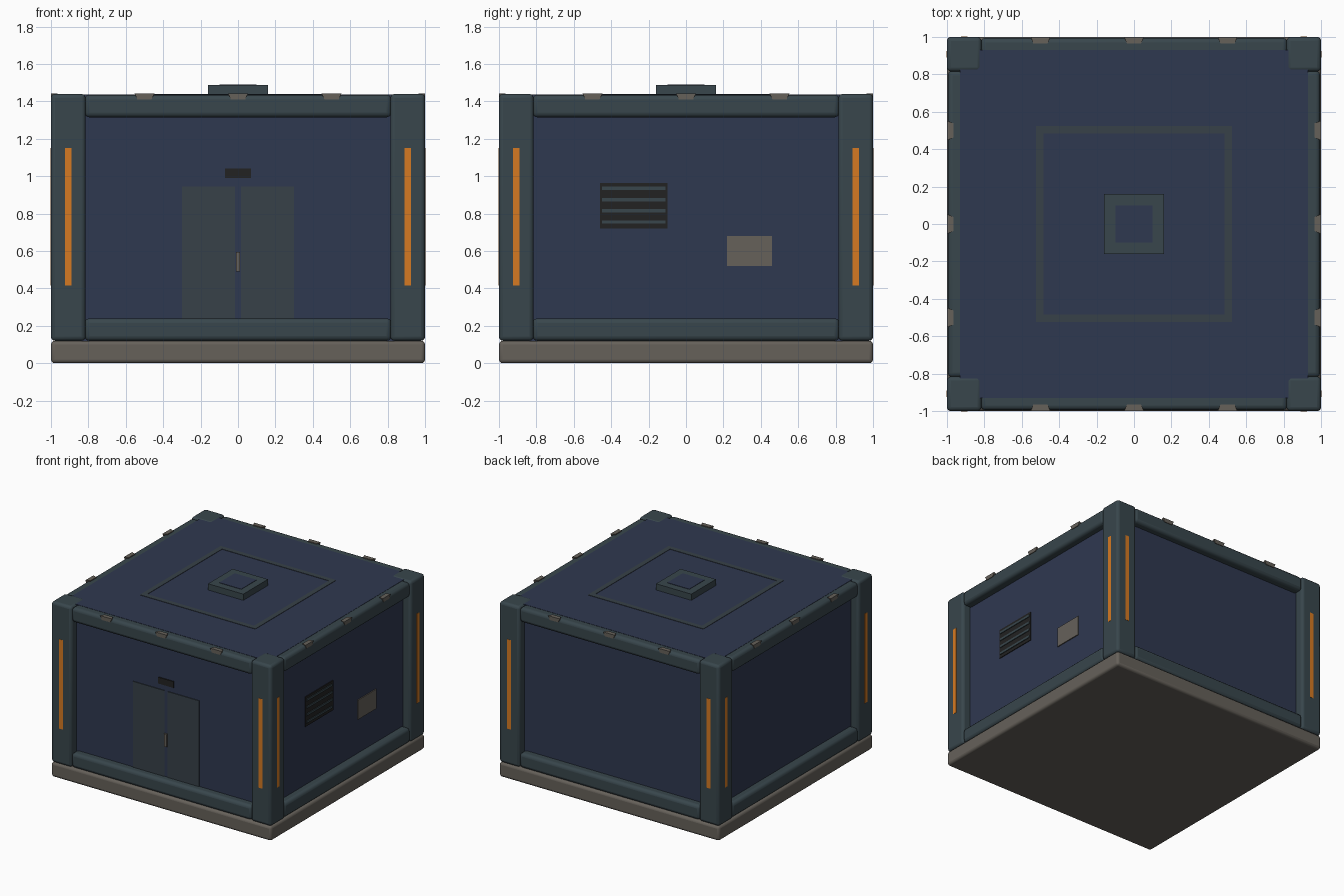
import bpy, bmesh
from mathutils import Matrix, Vector
from math import pi

if "Cube" in bpy.data.objects:
    bpy.data.objects.remove(bpy.data.objects["Cube"])


def material(name, hex_code):
    def linear(c):
        return c / 12.92 if c <= 0.04045 else ((c + 0.055) / 1.055) ** 2.4
    rgb = [linear(int(hex_code[i:i + 2], 16) / 255) for i in (0, 2, 4)]
    m = bpy.data.materials.new(name)
    m.use_nodes = True
    m.diffuse_color = (*rgb, 1)
    m.node_tree.nodes["Principled BSDF"].inputs["Base Color"].default_value = (*rgb, 1)
    return m


navy = material("navy panel", "2F3850")
steel = material("dark steel", "38464C")
door_grey = material("door grey", "374148")
stone = material("warm grey", "66615A")
black = material("black", "222222")
orange = material("orange light", "D67A22")


def box(name, low, high, mat, bevel=0, turn=0):
    """Box between two corners, optionally rounded, turned about the z axis."""
    low, high = Vector(low), Vector(high)
    bm = bmesh.new()
    bmesh.ops.create_cube(bm, size=1)
    bmesh.ops.scale(bm, vec=high - low, verts=bm.verts)
    bmesh.ops.translate(bm, vec=(low + high) / 2, verts=bm.verts)
    bmesh.ops.rotate(bm, cent=(0, 0, 0), matrix=Matrix.Rotation(turn, 3, 'Z'), verts=bm.verts)
    mesh = bpy.data.meshes.new(name)
    bm.to_mesh(mesh)
    bm.free()
    mesh.materials.append(mat)
    ob = bpy.data.objects.new(name, mesh)
    bpy.context.collection.objects.link(ob)
    if bevel:
        mod = ob.modifiers.new("rounded edges", 'BEVEL')
        mod.width, mod.segments = bevel, 3
        bpy.context.view_layer.objects.active = ob
        ob.select_set(True)
        bpy.ops.object.shade_smooth_by_angle()
        ob.select_set(False)
    return ob


# Foundation and main body
WALL, TOP = 0.93, 1.437
box("foundation", (-1, -1, 0), (1, 1, 0.12), stone, 0.02)
box("body", (-WALL, -WALL, 0.1), (WALL, WALL, TOP), navy)

# Frame, repeated on each of the four sides
for i, side in enumerate(("front", "right", "back", "left")):
    turn = i * pi / 2
    box(side + "_corner_post", (0.815, -1, 0.12), (1, -0.815, 1.44), steel, 0.022, turn)
    for part, z in (("lower", 0.12), ("upper", 1.315)):
        box(f"{side}_{part}_beam", (-0.82, -0.995, z), (0.82, -0.875, z + 0.12),
            steel, 0.025, turn)
    for x in (-0.907, 0.907):
        box(side + "_light_strip", (x - 0.017, -1.002, 0.415), (x + 0.017, -0.995, 1.15),
            orange, 0, turn)
    # Tapered clips along the upper edge, widest at the outer corner
    for x in (-0.5, 0, 0.5):
        clip = box(side + "_clip", (-0.053, -1, 1.41), (0.053, -0.965, 1.442), stone)
        for v in clip.data.vertices:
            if v.co.z < 1.42 or v.co.y > -0.98:
                v.co.x *= 0.72
        clip.data.transform(Matrix.Rotation(turn, 4, 'Z') @ Matrix.Translation((x, 0, 0)))

# Double door on the front
for s, name in ((-1, "right_door"), (1, "left_door")):
    xs = sorted((s * 0.015, s * 0.3))
    box(name, (xs[0], -WALL - 0.006, 0.22), (xs[1], -WALL + 0.01, 0.945), door_grey)
box("door_handle", (-0.012, -WALL - 0.015, 0.49), (0.012, -WALL, 0.595), stone)
box("door_sign", (-0.07, -WALL - 0.008, 0.99), (0.07, -WALL, 1.042), black)

# Vent and service panel on the right wall
box("vent", (WALL, -0.46, 0.72), (WALL + 0.006, -0.1, 0.965), black)
for i in range(4):
    z = 0.755 + i * 0.06
    box("vent_slat", (WALL, -0.45, z - 0.009), (WALL + 0.012, -0.11, z + 0.009), steel)
box("service_panel", (WALL, 0.22, 0.52), (WALL + 0.008, 0.46, 0.68), stone)

# Roof outline and hatch
for i in range(4):
    box("roof_stripe", (-0.525, -0.525, TOP), (0.485, -0.485, TOP + 0.003),
        door_grey, 0, i * pi / 2)
box("roof_hatch", (-0.16, -0.16, TOP), (0.16, 0.16, 1.488), steel)
box("hatch_panel", (-0.1, -0.1, 1.488), (0.1, 0.1, 1.491), navy)
